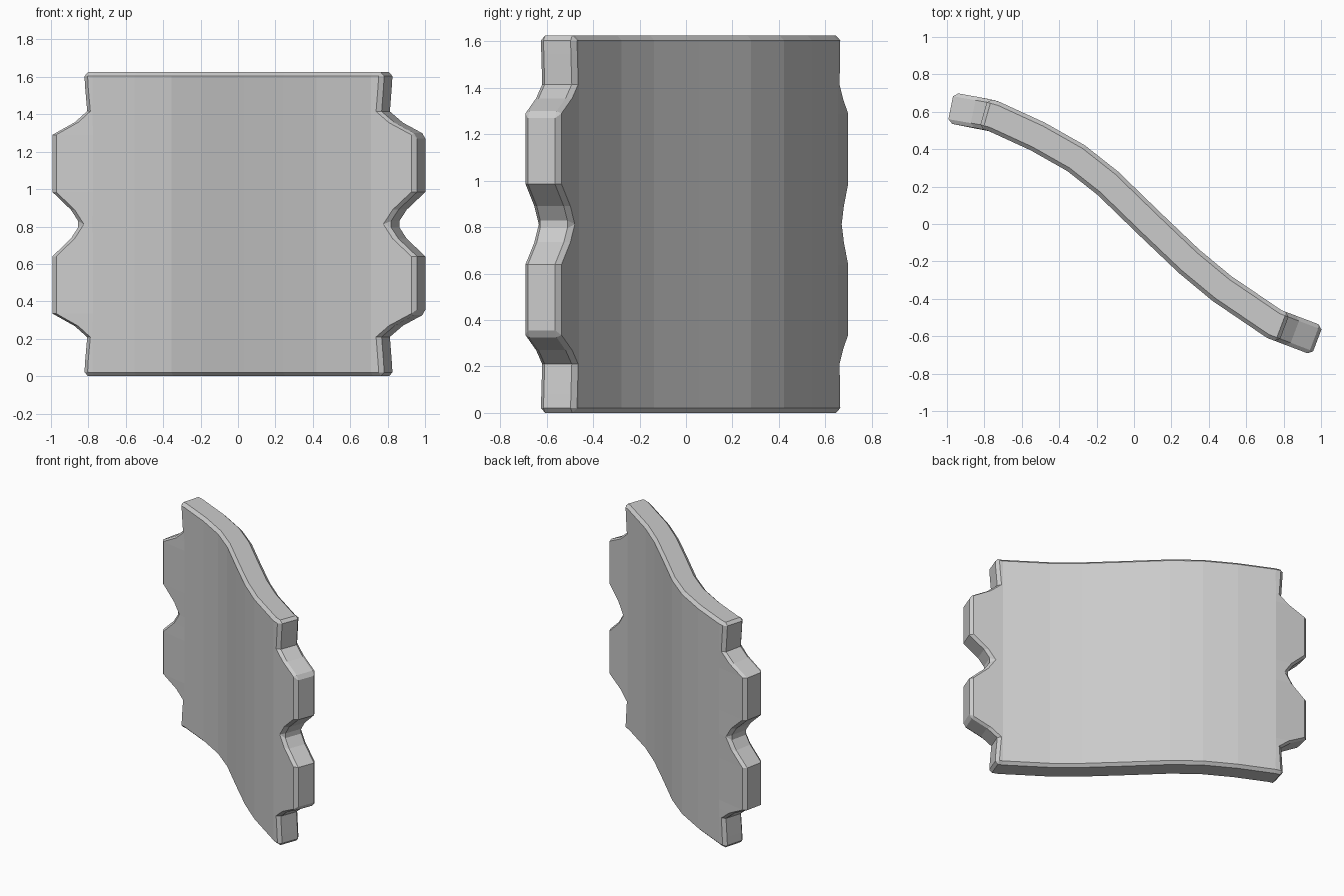
import bpy, bmesh

if "Cube" in bpy.data.objects:
    bpy.data.objects.remove(bpy.data.objects["Cube"])

# S-shaped centre line seen from above (x, y)
PATH = [(-1.0, 0.625), (-0.77, 0.585), (-0.515, 0.468), (-0.31, 0.352), (-0.14, 0.218),
        (0.09, -0.005), (0.295, -0.2), (0.47, -0.345), (0.75, -0.535), (1.0, -0.63)]
# Lower half of the notched side edge (half width, z), mirrored about mid height
EDGE = [(0.805, 0.0), (0.80, 0.08), (0.79, 0.21), (0.86, 0.27), (0.98, 0.335),
        (0.98, 0.64), (0.88, 0.735)]
MID = 0.8125
HEIGHT = 2 * MID
edge = EDGE + [(0.83, MID)] + [(w, HEIGHT - z) for w, z in reversed(EDGE)]


def path_y(x):
    for (x0, y0), (x1, y1) in zip(PATH, PATH[1:]):
        if x <= x1:
            break
    return y0 + (y1 - y0) * (x - x0) / (x1 - x0)


# Curved sheet: fixed inner columns, outer columns follow the notched edge
bm = bmesh.new()
inner = [-0.75] + [p[0] for p in PATH[2:-2]] + [0.75]
rows = []
for w, z in edge:
    xs = [-w] + inner + [w]
    rows.append([bm.verts.new((x, path_y(x), z)) for x in xs])
for a, b in zip(rows, rows[1:]):
    for i in range(len(a) - 1):
        bm.faces.new((a[i], a[i + 1], b[i + 1], b[i]))
mesh = bpy.data.meshes.new("curved_plate")
bm.to_mesh(mesh)
bm.free()
plate = bpy.data.objects.new("curved_plate", mesh)
bpy.context.collection.objects.link(plate)

# Thickness and chamfered rim
solid = plate.modifiers.new("thickness", 'SOLIDIFY')
solid.thickness = 0.166
solid.offset = 0
solid.use_even_offset = True
bevel = plate.modifiers.new("rim_chamfer", 'BEVEL')
bevel.width = 0.022
bevel.segments = 1
bevel.limit_method = 'ANGLE'
bevel.angle_limit = 1.1
